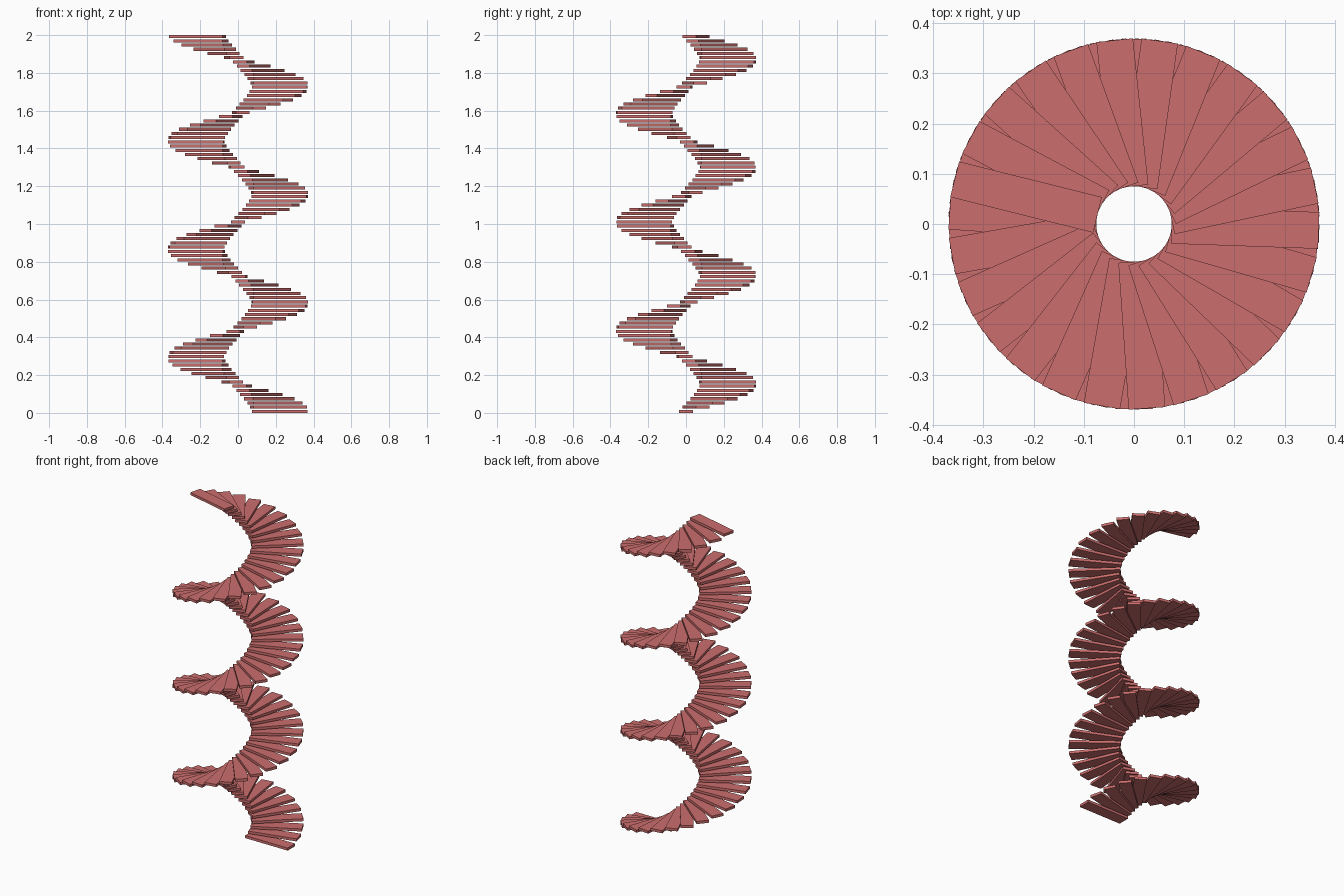
import bpy
import math
from mathutils import Matrix

if "Cube" in bpy.data.objects:
    bpy.data.objects.remove(bpy.data.objects["Cube"])

STEPS = 90                  # number of treads
TURN = math.radians(14)     # rotation between treads
INNER, OUTER = 0.075, 0.368 # radial extent of a tread
WIDTH, THICK = 0.073, 0.016
RISE = (2.0 - THICK) / (STEPS - 1)

red = bpy.data.materials.new("dusty_red")
red.diffuse_color = (0.60, 0.155, 0.152, 1.0)
red.use_nodes = True
red.node_tree.nodes["Principled BSDF"].inputs["Base Color"].default_value = red.diffuse_color

# One tread: a flat box lying along +x, underside at z = 0
bpy.ops.mesh.primitive_cube_add(size=1)
first = bpy.context.object
first.data.name = "tread"
first.data.transform(
    Matrix.Translation(((INNER + OUTER) / 2, 0, THICK / 2))
    @ Matrix.Diagonal((OUTER - INNER, WIDTH, THICK, 1)))
first.data.materials.append(red)
first.name = "stair_tread_01"

# Spiral of floating treads, climbing counter-clockwise
for i in range(1, STEPS):
    tread = bpy.data.objects.new(f"stair_tread_{i + 1:02d}", first.data)
    tread.location.z = i * RISE
    tread.rotation_euler.z = i * TURN
    bpy.context.collection.objects.link(tread)
